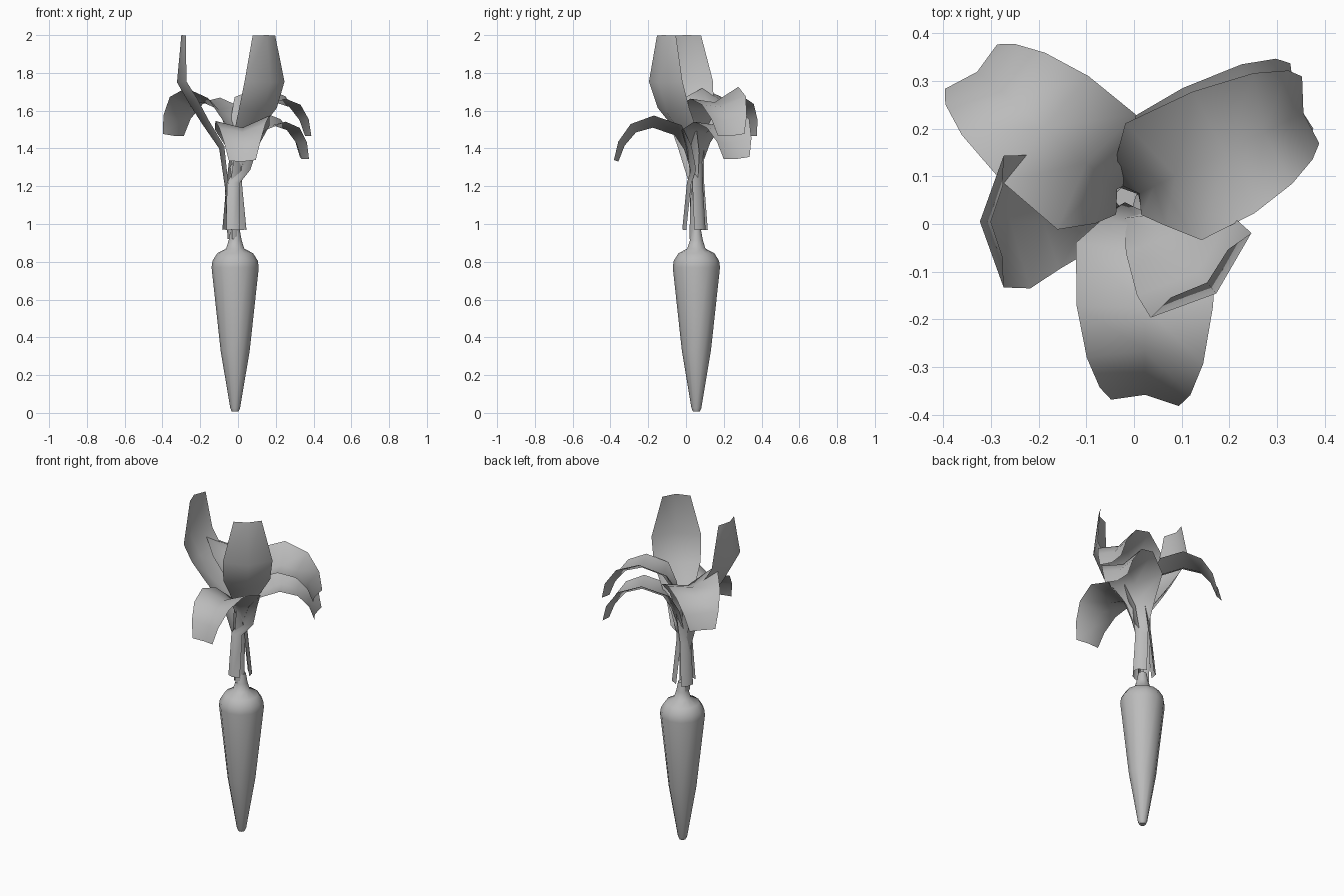
import bpy, bmesh
from math import radians, sin, cos, pi
from mathutils import Vector

cube = bpy.data.objects.get("Cube")
if cube:
    bpy.data.objects.remove(cube)

gray = bpy.data.materials.new("plain gray")
gray.use_nodes = True
gray.diffuse_color = (0.5, 0.5, 0.5, 1)
gray.node_tree.nodes["Principled BSDF"].inputs["Base Color"].default_value = (0.5, 0.5, 0.5, 1)


def finish(name, bm, sharp):
    """Turn a bmesh into a smooth shaded gray object."""
    mesh = bpy.data.meshes.new(name)
    bm.to_mesh(mesh)
    bm.free()
    mesh.materials.append(gray)
    obj = bpy.data.objects.new(name, mesh)
    bpy.context.collection.objects.link(obj)
    bpy.ops.object.select_all(action='DESELECT')
    obj.select_set(True)
    bpy.context.view_layer.objects.active = obj
    bpy.ops.object.shade_smooth_by_angle(angle=radians(sharp))


def bridge(bm, rows, closed=False):
    """Join neighbouring rows of vertices with quads."""
    for a, b in zip(rows, rows[1:]):
        n = len(a)
        for i in range(n if closed else n - 1):
            j = (i + 1) % n
            bm.faces.new((a[i], a[j], b[j], b[i]))


# Root: a lathed taper with a rounded shoulder and a short neck
def make_root(sides=12):
    profile = [(0.018, 0.008), (0.026, 0.025), (0.077, 0.33), (0.125, 0.77), (0.12, 0.805),
               (0.095, 0.845), (0.048, 0.87), (0.034, 0.915), (0.024, 0.97)]
    bm = bmesh.new()
    rows = []
    for r, z in profile:
        rows.append([bm.verts.new((-0.015 + r * cos(2 * pi * i / sides),
                                   0.055 + r * sin(2 * pi * i / sides), z))
                     for i in range(sides)])
    bridge(bm, rows, closed=True)
    bottom = bm.faces.new(rows[0][::-1])
    bmesh.ops.poke(bm, faces=[bottom], offset=0.008)
    bm.faces.new(rows[-1])
    finish("root", bm, 60)


# Leaf: a folded strip; each row is (reach, height, half width, edge lift)
def make_leaf(name, azimuth, stalk, blade, origin, rise=0.0, tilt=0.0):
    a = radians(azimuth)
    out, side = Vector((cos(a), sin(a), 0)), Vector((-sin(a), cos(a), 0))
    base = Vector((-0.025, 0.05, 0))
    path = stalk + [(r, z + rise, w, lift) for r, z, w, lift in blade]
    bm = bmesh.new()
    rows = []
    for i, (r, z, w, lift) in enumerate(path):
        before, after = path[max(i - 1, 0)], path[min(i + 1, len(path) - 1)]
        along = Vector((after[0] - before[0], after[1] - before[1])).normalized()
        start = base if i < len(stalk) else Vector((*origin, 0))
        row = []
        for u in (-1, 0, 1):
            shift = lift * abs(u) + tilt * w * u
            p = start + out * (r - along.y * shift) + side * (w * u)
            p.z = z + along.x * shift
            row.append(bm.verts.new(p))
        rows.append(row)
    bridge(bm, rows)
    finish(name, bm, 80)


make_root()

# Arching leaves share one blade shape, tilted a little to one side
stalk = [(0.07, 0.97, 0.036, 0.018), (0.045, 1.22, 0.034, 0.02)]
arching = [(0.02, 1.42, 0.042, 0.025), (0.055, 1.53, 0.085, 0.035), (0.105, 1.605, 0.145, 0.05),
           (0.22, 1.645, 0.143, 0.05), (0.31, 1.62, 0.122, 0.04),
           (0.37, 1.55, 0.095, 0.03), (0.403, 1.465, 0.071, 0.018)]
for name, azimuth, rise, origin, tilt in (
        ("front_arching_leaf", -90, -0.135, (0.023, 0.045), 0.1),
        ("left_upper_arching_leaf", 26, 0.0, (-0.007, 0.055), 0.22),
        ("left_lower_arching_leaf", 31, -0.122, (-0.008, 0.052), 0.22),
        ("right_arching_leaf", 140, 0.0, (-0.02, 0.06), 0.18)):
    make_leaf(name, azimuth, stalk, arching, origin, rise, tilt)

# Upright leaves cup inward around the centre
make_leaf("front_upright_leaf", -50,
          [(0.03, 0.92, 0.025, 0.01), (0.03, 1.2, 0.03, 0.02)],
          [(0.03, 1.37, 0.045, 0.03), (0.09, 1.48, 0.09, 0.04), (0.185, 1.59, 0.13, 0.05),
           (0.245, 1.75, 0.138, 0.05), (0.215, 2.0, 0.078, 0.025)], (0.015, 0.042))
make_leaf("right_upright_leaf", 180,
          [(0.03, 0.92, 0.025, 0.01), (0.045, 1.2, 0.03, 0.02)],
          [(0.10, 1.40, 0.05, 0.03), (0.19, 1.53, 0.10, 0.04), (0.26, 1.64, 0.14, 0.05),
           (0.323, 1.75, 0.138, 0.05), (0.30, 2.0, 0.075, 0.025)], (0.0, 0.005))
